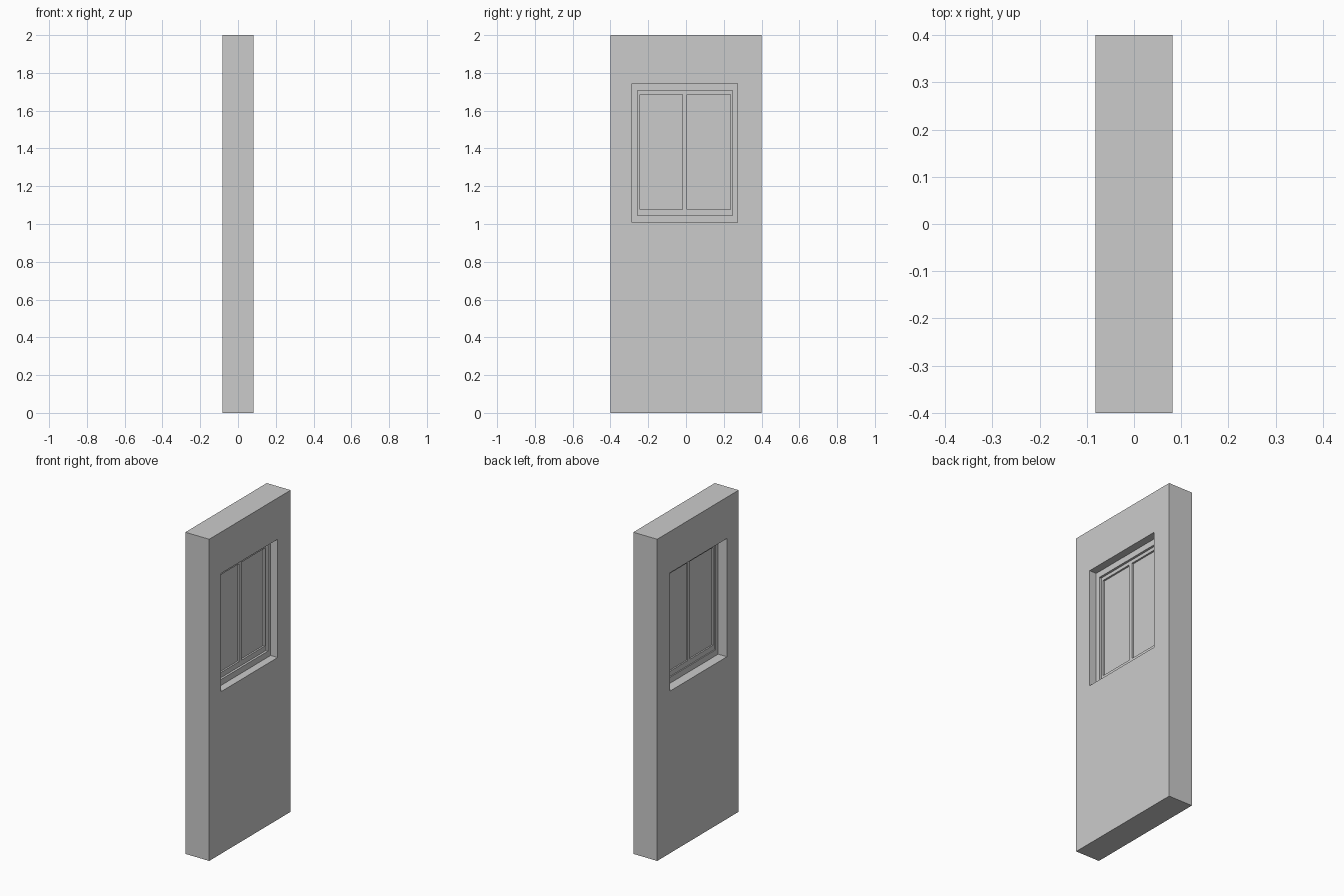
import bpy, bmesh

if "Cube" in bpy.data.objects:
    bpy.data.objects.remove(bpy.data.objects["Cube"])


def finish(name, bm):
    bmesh.ops.recalc_face_normals(bm, faces=bm.faces)
    mesh = bpy.data.meshes.new(name)
    bm.to_mesh(mesh)
    bm.free()
    obj = bpy.data.objects.new(name, mesh)
    bpy.context.collection.objects.link(obj)
    return obj


def rect(bm, r, x):
    y0, y1, z0, z1 = r
    return [bm.verts.new((x, y, z)) for y, z in ((y0, z0), (y1, z0), (y1, z1), (y0, z1))]


# Rectangular ring between an outer and an inner outline (y0, y1, z0, z1)
def ring(name, outer, inner, x0, x1):
    bm = bmesh.new()
    loops = [rect(bm, outer, x0), rect(bm, outer, x1), rect(bm, inner, x1), rect(bm, inner, x0)]
    for a, b in zip(loops, loops[1:] + loops[:1]):
        for i in range(4):
            j = (i + 1) % 4
            bm.faces.new((a[i], a[j], b[j], b[i]))
    return finish(name, bm)


# Solid slab filling an outline
def slab(name, r, x0, x1):
    bm = bmesh.new()
    a, b = rect(bm, r, x0), rect(bm, r, x1)
    bm.faces.new(a)
    bm.faces.new(b)
    for i in range(4):
        j = (i + 1) % 4
        bm.faces.new((a[i], a[j], b[j], b[i]))
    return finish(name, bm)


WALL = (-0.4, 0.4, 0.0, 2.0)
OPENING = (-0.285, 0.272, 1.008, 1.743)
SASH = (-0.258, 0.245, 1.045, 1.706)
PANES = (-0.243, 0.235, 1.077, 1.685)

# Wall panel with a window opening
ring("wall", WALL, OPENING, -0.082, 0.082)

# Fixed frame lining the opening, then the stepped sash inside it
ring("window_frame", OPENING, SASH, -0.022, 0.034)
ring("window_sash", SASH, PANES, -0.015, 0.020)

# Central upright between the two panes
slab("mullion", (-0.018, 0.006, PANES[2], PANES[3]), -0.015, 0.020)

# Glass panes
for side, y0, y1 in (("left", PANES[0], -0.018), ("right", 0.006, PANES[1])):
    slab(side + "_pane", (y0, y1, PANES[2], PANES[3]), -0.006, 0.009)
